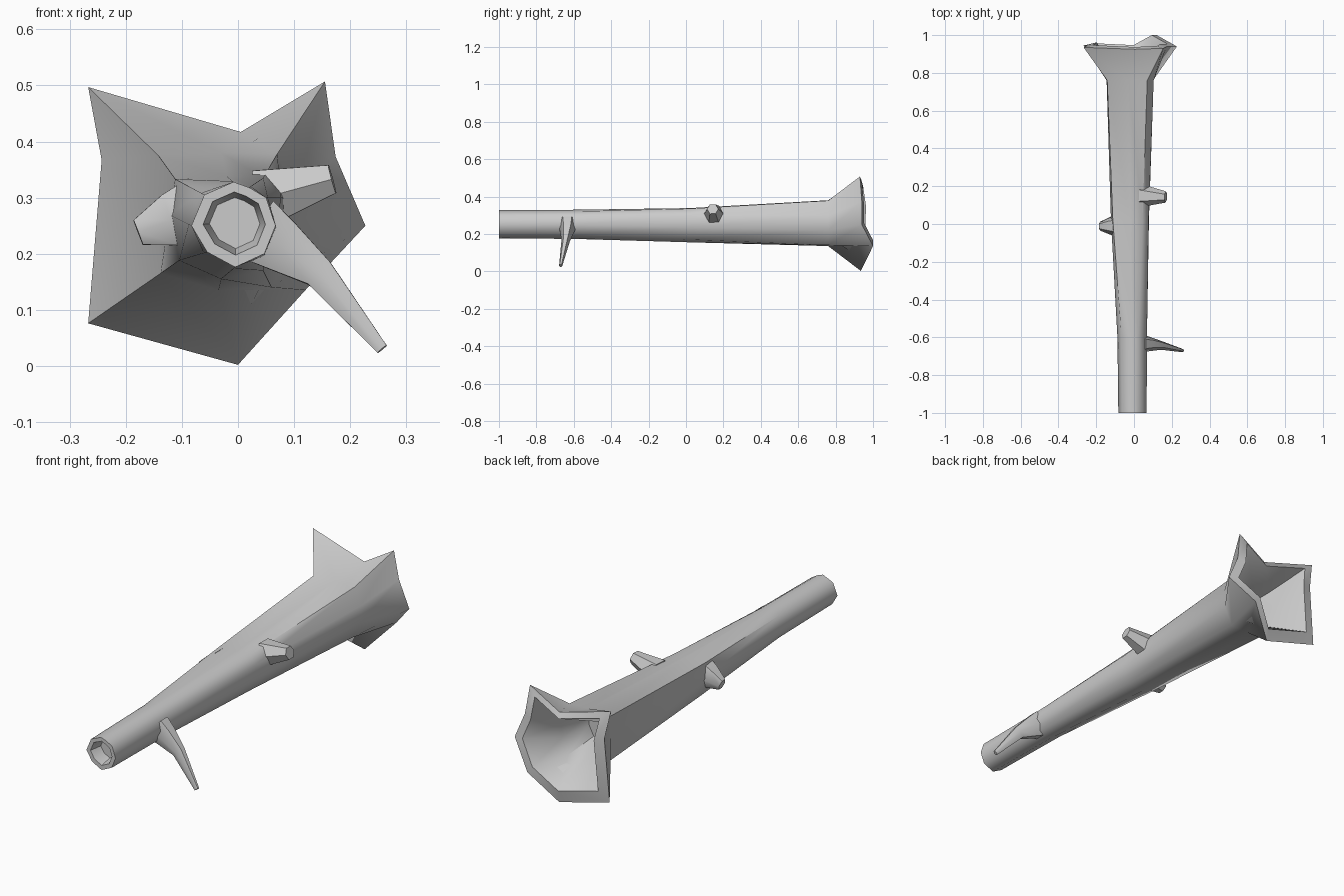
import bpy, bmesh, math
from mathutils import Vector

if "Cube" in bpy.data.objects:
    bpy.data.objects.remove(bpy.data.objects["Cube"])


def finish(name, bm, angle):
    bmesh.ops.recalc_face_normals(bm, faces=bm.faces[:])
    me = bpy.data.meshes.new(name)
    bm.to_mesh(me)
    bm.free()
    ob = bpy.data.objects.new(name, me)
    bpy.context.collection.objects.link(ob)
    bpy.ops.object.select_all(action='DESELECT')
    ob.select_set(True)
    bpy.context.view_layer.objects.active = ob
    bpy.ops.object.shade_smooth_by_angle(angle=math.radians(angle))
    return ob


def loft(name, rings, angle=52):
    """Skin a list of equal-length rings and cap both ends."""
    bm = bmesh.new()
    rows = [[bm.verts.new(p) for p in r] for r in rings]
    n = len(rows[0])
    for a, b in zip(rows, rows[1:]):
        for i in range(n):
            j = (i + 1) % n
            bm.faces.new((a[i], a[j], b[j], b[i]))
    bm.faces.new(rows[0])
    bm.faces.new(rows[-1])
    return finish(name, bm, angle)


def at_y(profile, y):
    return [Vector((x, y, z)) for x, z in profile]


def inset(ring, s, dy=0.0):
    c = sum(ring, Vector()) / len(ring)
    return [Vector((c.x + (p.x - c.x) * s, p.y + dy, c.z + (p.z - c.z) * s)) for p in ring]


def mix(a, b, t, y):
    return [Vector((p.x + (q.x - p.x) * t, y, p.z + (q.z - p.z) * t)) for p, q in zip(a, b)]


# Cross-sections (x, z), from the upper left, counterclockwise
front = at_y([(-.06, .305), (-.083, .25), (-.055, .203), (-.005, .176), (.047, .2),
              (.067, .25), (.05, .3), (.02, .318), (-.008, .328)], -1)
middle = at_y([(-.112, .333), (-.122, .27), (-.105, .188), (-.03, .155), (.045, .17),
               (.079, .235), (.077, .3), (.045, .335), (-.02, .338)], .02)
neck = at_y([(-.142, .375), (-.145, .285), (-.138, .165), (-.035, .135), (.06, .14),
             (.1, .22), (.104, .3), (.07, .378), (-.03, .38)], .76)
flare = [Vector(p) for p in [
    (-.267, .935, .497), (-.243, .95, .367), (-.267, .945, .076), (0, .935, .002),
    (.12, 1.0, .135), (.227, .94, .25), (.174, .94, .373), (.155, .93, .507),
    (.005, .925, .417)]]

# Hollow trunk: shallow front hole, outer bark, splintered rim, rear bowl
rear_lip = inset(flare, .8, .012)
for p in rear_lip:
    p.y = min(p.y, 1.0)
loft("hollow_trunk", [
    inset(front, .6, .06), inset(front, .74), front,
    mix(front, middle, .12, -.6), middle, neck, flare,
    rear_lip, inset(neck, .85, .04), inset(neck, .6, -.12)])


# Broken branches: tapered six-sided limbs along a short path (x, y, z, radius)
def branch(name, path, flat=1.0, turn=0.0):
    pts = [Vector(p[:3]) for p in path]
    rings = []
    for i, c in enumerate(pts):
        d = (pts[min(i + 1, len(pts) - 1)] - pts[max(i - 1, 0)]).normalized()
        u = Vector((0, 1, 0))
        u = (u - d * u.dot(d)).normalized()
        v = d.cross(u)
        r = path[i][3]
        rings.append([c + (u * math.cos(a) * flat + v * math.sin(a)) * r
                      for a in [turn + k * math.tau / 6 for k in range(6)]])
    return loft(name, rings)


branch("long_branch", [(.03, -.635, .245, .068), (.075, -.635, .215, .055),
                       (.145, -.643, .165, .032), (.257, -.67, .03, .012)], .72)
branch("right_stub", [(.04, .15, .298, .06), (.168, .143, .333, .03)])
branch("left_stub", [(-.07, -.01, .275, .072), (-.12, -.01, .26, .055),
                     (-.178, -.012, .238, .027)], .9)
